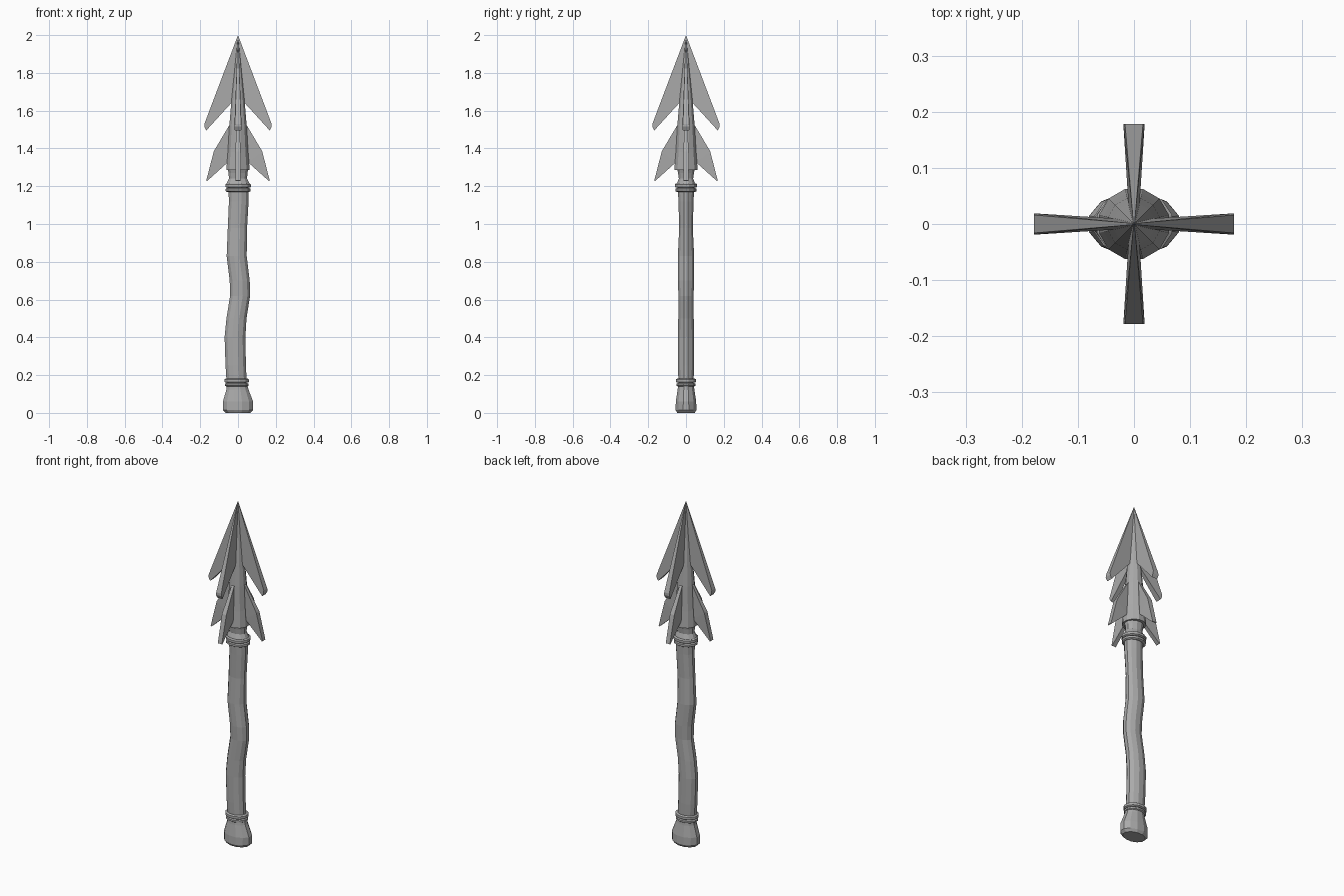
import bpy, bmesh, math
from mathutils import Matrix, Vector

grey = bpy.data.materials.new("stone grey")
grey.diffuse_color = (0.4, 0.4, 0.4, 1)


def finish(bm, name):
    bmesh.ops.recalc_face_normals(bm, faces=bm.faces)
    me = bpy.data.meshes.new(name)
    bm.to_mesh(me)
    bm.free()
    me.materials.append(grey)
    ob = bpy.data.objects.new(name, me)
    bpy.context.collection.objects.link(ob)
    return ob


def loft(name, sections, sides=12):
    """Skin elliptical sections given as (z, centre x, half x, half y)."""
    bm = bmesh.new()
    rings = []
    for z, cx, rx, ry in sections:
        ring = []
        for i in range(sides):
            a = math.tau * (i + 0.5) / sides
            k = 1 / math.cos(math.pi / sides)
            ring.append(bm.verts.new((cx + rx * k * math.cos(a), ry * k * math.sin(a), z)))
        rings.append(ring)
    for lo, hi in zip(rings, rings[1:]):
        for i in range(sides):
            j = (i + 1) % sides
            bm.faces.new((lo[i], lo[j], hi[j], hi[i]))
    bm.faces.new(rings[0])
    bm.faces.new(rings[-1])
    return finish(bm, name)


def fins(name, outline):
    """Four wedge blades; outline points are (radius, z, half thickness)."""
    bm = bmesh.new()
    for q in range(4):
        rot = Matrix.Rotation(q * math.pi / 2, 3, 'Z')
        a = [bm.verts.new(rot @ Vector((r, -t, z))) for r, z, t in outline]
        b = [bm.verts.new(rot @ Vector((r, t, z))) for r, z, t in outline]
        bm.faces.new(a)
        bm.faces.new(b[::-1])
        for i in range(len(a)):
            j = (i + 1) % len(a)
            bm.faces.new((a[i], b[i], b[j], a[j]))
    return finish(bm, name)


# flared pommel
loft("pommel", [(0.0, 0, 0.066, 0.046), (0.015, 0, 0.080, 0.055), (0.06, 0, 0.080, 0.054),
                (0.125, -0.003, 0.058, 0.044), (0.15, -0.005, 0.054, 0.042)])

# crooked shaft
loft("shaft", [(0.14, -0.006, 0.053, 0.040), (0.25, -0.012, 0.054, 0.042),
               (0.40, -0.016, 0.055, 0.042), (0.50, -0.008, 0.053, 0.041),
               (0.62, 0.011, 0.053, 0.040), (0.70, 0.009, 0.053, 0.043),
               (0.83, -0.007, 0.053, 0.043), (0.98, -0.003, 0.051, 0.036),
               (1.12, 0.004, 0.052, 0.040), (1.19, 0.003, 0.054, 0.043)])


# binding rings
def binding(name, z, h, cx, rx, ry):
    loft(name, [(z, cx, rx - 0.006, ry - 0.006), (z + 0.004, cx, rx, ry),
                (z + h - 0.004, cx, rx, ry), (z + h, cx, rx - 0.006, ry - 0.006)])


binding("lower_ring_bottom", 0.140, 0.018, -0.007, 0.062, 0.050)
binding("lower_ring_top", 0.160, 0.022, -0.007, 0.064, 0.053)
binding("upper_ring_bottom", 1.170, 0.020, 0.001, 0.066, 0.056)
binding("upper_ring_top", 1.192, 0.022, 0.001, 0.067, 0.059)

# neck between shaft and head
loft("neck", [(1.18, 0.001, 0.054, 0.044), (1.215, 0, 0.060, 0.048), (1.24, 0, 0.048, 0.038),
              (1.27, 0, 0.050, 0.042), (1.295, 0, 0.056, 0.048)])

# tapering head core
loft("head_core", [(1.285, 0, 0.062, 0.062), (1.38, 0, 0.054, 0.054), (1.52, 0, 0.046, 0.046),
                   (1.64, 0, 0.036, 0.036), (1.80, 0, 0.020, 0.020), (2.0, 0, 0.0005, 0.0005)])

# long barbs sweeping down from the point
fins("upper_barbs", [(0.0, 2.0, 0.001), (0.178, 1.53, 0.016), (0.178, 1.515, 0.019),
                     (0.168, 1.495, 0.017), (0.036, 1.64, 0.010), (0.0, 1.62, 0.008)])

# short kinked barbs: inner and outer halves meet at the bend
fins("lower_barbs_inner", [(0.03, 1.54, 0.007), (0.048, 1.52, 0.008), (0.128, 1.385, 0.014),
                           (0.055, 1.325, 0.010), (0.03, 1.30, 0.008)])
fins("lower_barbs_outer", [(0.128, 1.385, 0.014), (0.168, 1.23, 0.013), (0.164, 1.227, 0.013),
                           (0.055, 1.325, 0.010)])
